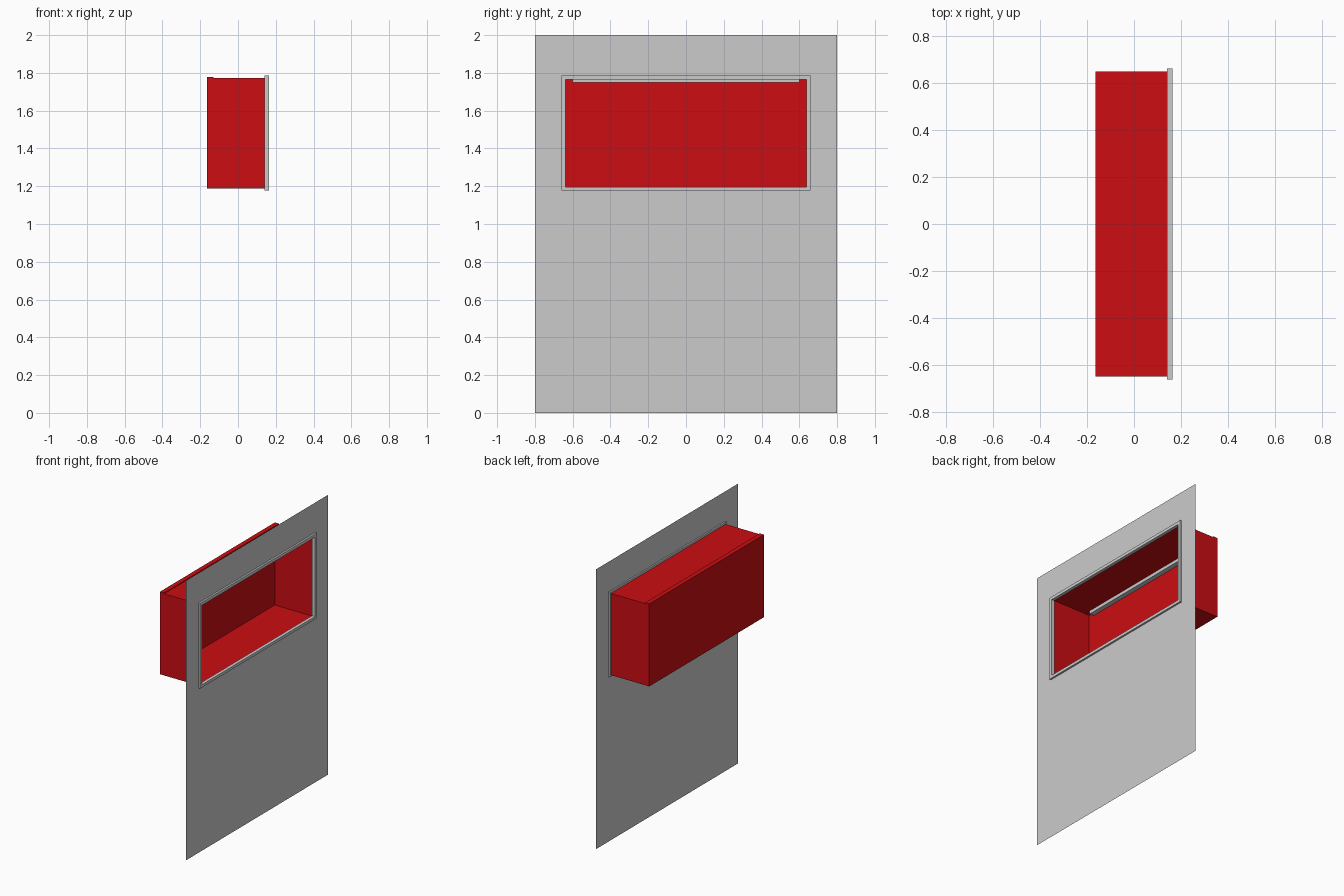
import bpy, bmesh

if "Cube" in bpy.data.objects:
    bpy.data.objects.remove(bpy.data.objects["Cube"])

red = bpy.data.materials.new("red_paint")
red.diffuse_color = (0.6, 0.004, 0.006, 1)
red.use_nodes = True
red.node_tree.nodes["Principled BSDF"].inputs["Base Color"].default_value = red.diffuse_color


def rect(x, half_y, z0, z1):
    return [(x, -half_y, z0), (x, half_y, z0), (x, half_y, z1), (x, -half_y, z1)]


def loft(name, loops, closed=False, cap_end=False, mat=None):
    """Skin a series of rectangular loops into one mesh."""
    bm = bmesh.new()
    rings = [[bm.verts.new(p) for p in loop] for loop in loops]
    pairs = list(zip(rings, rings[1:]))
    if closed:
        pairs.append((rings[-1], rings[0]))
    for a, b in pairs:
        for i in range(4):
            j = (i + 1) % 4
            bm.faces.new((a[i], a[j], b[j], b[i]))
    if cap_end:
        bm.faces.new(rings[-1])
    bmesh.ops.recalc_face_normals(bm, faces=bm.faces)
    me = bpy.data.meshes.new(name)
    bm.to_mesh(me)
    bm.free()
    ob = bpy.data.objects.new(name, me)
    bpy.context.collection.objects.link(ob)
    if mat:
        me.materials.append(mat)
    return ob


def box(name, lo, hi, mat=None):
    bpy.ops.mesh.primitive_cube_add(size=1, location=[(a + b) / 2 for a, b in zip(lo, hi)])
    ob = bpy.context.object
    ob.name = name
    ob.scale = [b - a for a, b in zip(lo, hi)]
    if mat:
        ob.data.materials.append(mat)
    return ob


# Thin wall sheet with a window opening
loft("wall_panel", [rect(0.15, 0.8, 0, 2), rect(0.15, 0.64, 1.197, 1.765)])

# Trim frame straddling the wall
outer, inner = (0.66, 1.177, 1.786), (0.637, 1.197, 1.764)
loft("opening_frame",
     [rect(0.14, *outer), rect(0.163, *outer), rect(0.163, *inner), rect(0.14, *inner)],
     closed=True)

# Open-fronted red display box behind the wall
loft("niche_box", [rect(0.142, 0.648, 1.188, 1.772), rect(-0.163, 0.648, 1.188, 1.772)],
     cap_end=True, mat=red)

# Raised lip along the back of the box top
box("top_lip", (-0.163, -0.648, 1.771), (-0.13, 0.648, 1.778), red)

# Light strip under the ceiling at the back
box("light_strip", (-0.162, -0.6, 1.748), (-0.128, 0.6, 1.771))
